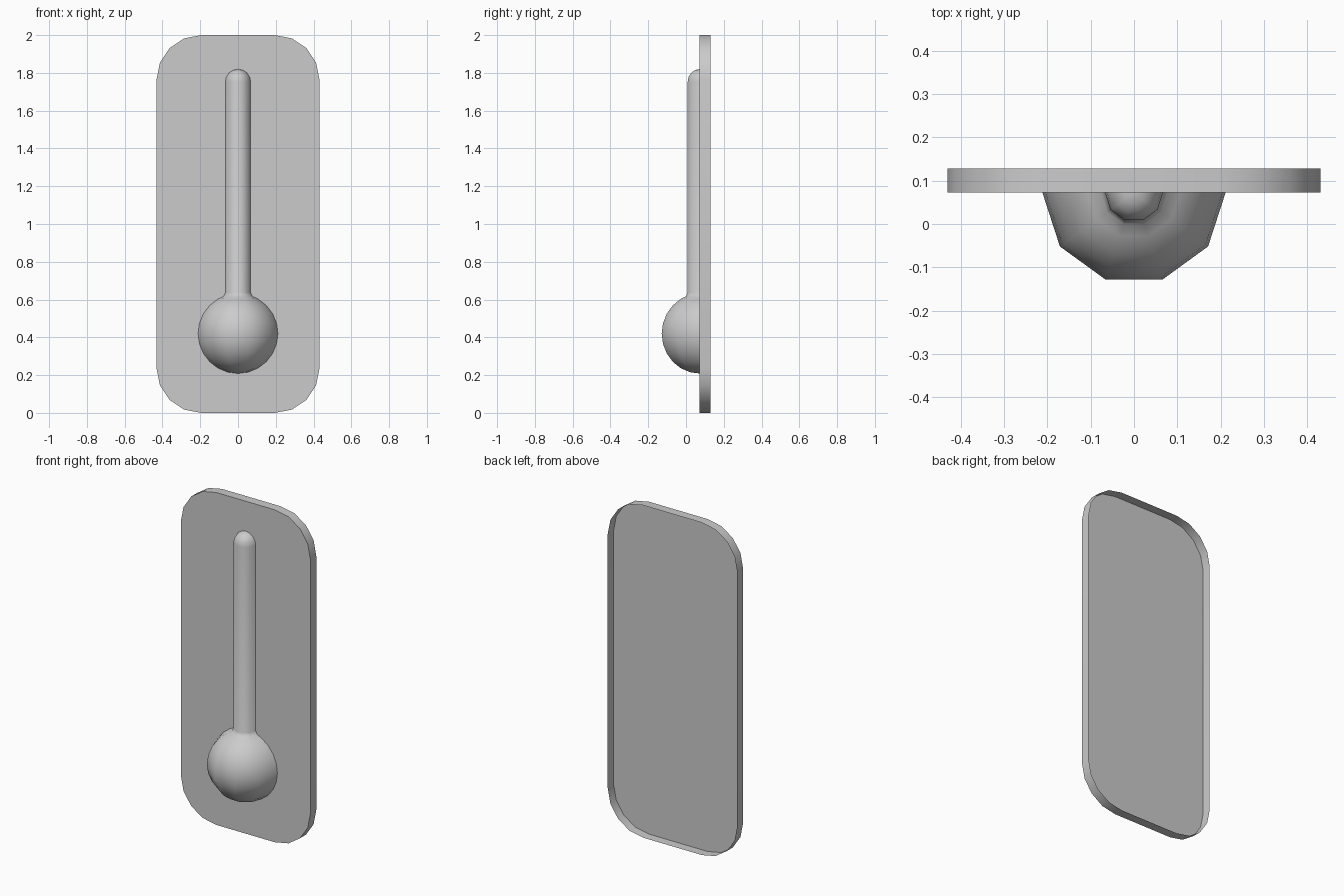
import bpy, bmesh
from math import sin, cos, pi, radians

if "Cube" in bpy.data.objects:
    bpy.data.objects.remove(bpy.data.objects["Cube"])

FRONT_Y, BACK_Y = 0.0725, 0.1285


def make_object(name, bm):
    mesh = bpy.data.meshes.new(name)
    bm.to_mesh(mesh)
    bm.free()
    obj = bpy.data.objects.new(name, mesh)
    bpy.context.collection.objects.link(obj)
    return obj


def arc(cx, cz, r, start, end, steps):
    angles = [radians(start + (end - start) * i / steps) for i in range(steps + 1)]
    return [(cx + r * cos(a), cz + r * sin(a)) for a in angles]


# Backing plate: rounded front panel with a rim, open at the back
bm = bmesh.new()
R, W, H = 0.235, 0.431, 2.0
outline = []
for cx, cz, start in ((W - R, H - R, 0), (R - W, H - R, 90),
                      (R - W, R, 180), (W - R, R, 270)):
    outline += arc(cx, cz, R, start, start + 90, 4)
front = [bm.verts.new((x, FRONT_Y, z)) for x, z in outline]
back = [bm.verts.new((x, BACK_Y, z)) for x, z in outline]
bm.faces.new(front)
n = len(front)
for i in range(n):
    j = (i + 1) % n
    bm.faces.new((front[i], back[i], back[j], front[j]))
bm.normal_update()
bm.faces.ensure_lookup_table()
if bm.faces[0].normal.y > 0:
    bmesh.ops.reverse_faces(bm, faces=bm.faces)
plate = make_object("backing_plate", bm)
bpy.context.view_layer.objects.active = plate
plate.select_set(True)
bpy.ops.object.shade_smooth_by_angle(angle=radians(30))
plate.select_set(False)

# Bulb and tube: one profile, turned half a revolution in front of the plate
profile = arc(0, 0.42, 0.2115, -90, 60, 10)
profile += [(0.076, 0.617), (0.067, 0.637)]
profile += arc(0, 1.753, 0.067, 0, 90, 4)
bm = bmesh.new()
verts = [bm.verts.new((r, FRONT_Y, z)) for r, z in profile]
edges = [bm.edges.new(pair) for pair in zip(verts, verts[1:])]
bmesh.ops.spin(bm, geom=verts + edges, cent=(0, FRONT_Y, 0), axis=(0, 0, 1),
               angle=-pi, steps=5)
bmesh.ops.remove_doubles(bm, verts=bm.verts, dist=0.0005)
bmesh.ops.recalc_face_normals(bm, faces=bm.faces)
bulb = make_object("bulb_and_tube", bm)

# Make the open half shell face outwards (towards -y)
mesh = bulb.data
if sum(p.normal.y * p.area for p in mesh.polygons) > 0:
    mesh.flip_normals()
for p in mesh.polygons:
    p.use_smooth = True
